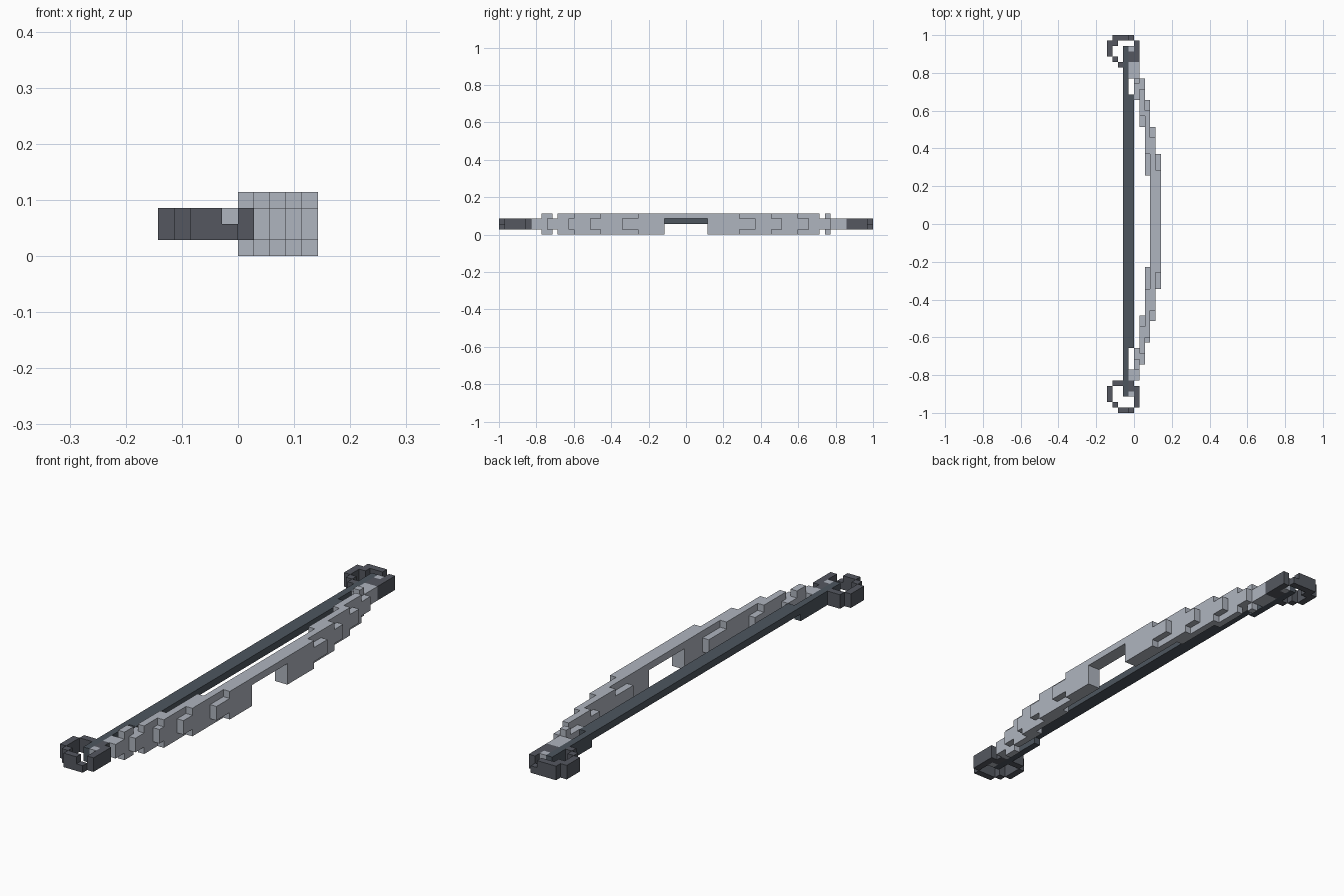
import bpy
import bmesh
from mathutils import Vector

cube = bpy.data.objects.get("Cube")
if cube:
    bpy.data.objects.remove(cube)

U = 2 / 70  # one block of the grid


def material(name, color):
    m = bpy.data.materials.new(name)
    m.use_nodes = True
    m.diffuse_color = (*color, 1)
    m.node_tree.nodes["Principled BSDF"].inputs["Base Color"].default_value = (*color, 1)
    return m


steel = material("light_steel", (0.43, 0.46, 0.52))
iron = material("dark_iron", (0.089, 0.097, 0.117))
cord = material("dark_cord", (0.075, 0.093, 0.114))


def blocks(name, mat, boxes):
    """One object from boxes given as x, y and z ranges in grid blocks."""
    bm = bmesh.new()
    for xr, yr, zr in boxes:
        lo, hi = (Vector(p) for p in zip(*(sorted(r) for r in (xr, yr, zr))))
        for v in bmesh.ops.create_cube(bm, size=1)["verts"]:
            size = hi - lo
            v.co = Vector([c * s for c, s in zip(v.co, size)])
            v.co = (v.co + (lo + hi) / 2) * U
    mesh = bpy.data.meshes.new(name)
    bm.to_mesh(mesh)
    bm.free()
    mesh.materials.append(mat)
    obj = bpy.data.objects.new(name, mesh)
    bpy.context.collection.objects.link(obj)


FULL, MID, UPPER, LOWER = (0, 4), (1, 3), (2, 3), (1, 2)

# Grip: thick ends joined by a thin bridge over the hand opening
blocks("grip_bridge", steel, [((3, 5), (-4, 4), (3, 4))])


def limb(name, side, layers):
    """Stepped layers: x, inner tip, inner full, outer full, outer tip."""
    boxes = []
    for x, a, b, c, d in layers:
        xr = (x, x + 1)
        boxes.append((xr, (side * b, side * c), FULL))
        if a < b:
            boxes.append((xr, (side * a, side * b), MID))
        boxes.append((xr, (side * c, side * d), MID))
    blocks(name, steel, boxes)


# Back and front limbs, from the grip outwards
limb("back_limb", 1, [(4, 4, 4, 10, 13), (3, 4, 4, 16, 18), (2, 9, 13, 21, 23),
                      (1, 18, 20, 25, 27), (0, 23, 26, 27, 30)])
limb("front_limb", -1, [(4, 4, 4, 9, 12), (3, 4, 4, 16, 18), (2, 8, 12, 21, 22),
                        (1, 17, 19, 24, 26), (0, 23, 25, 27, 29)])

# Limb tips, showing again behind each nock
blocks("back_tip", steel, [((-1, 0), (27, 30), MID), ((-1, 0), (32, 33), MID)])
blocks("front_tip", steel, [((-1, 0), (-29, -27), MID), ((-1, 0), (-32, -31), MID)])

# String: wide and flat in the middle, narrow and deep at the ends
blocks("bowstring", cord, [((-2, 0), (-23, 24), UPPER),
                           ((-2, -1), (24, 33), MID),
                           ((-2, -1), (-32, -23), MID)])

# Hooked end rings with a notched corner, and the nock across each tip
blocks("back_ring", iron, [
    ((-4, -1), (34, 35), MID), ((-1, 0), (34, 35), LOWER),
    ((-5, -4), (31, 34), MID), ((-4, -3), (33, 34), MID),
    ((-4, -3), (30, 31), MID), ((-3, -2), (29, 30), MID),
    ((0, 1), (30, 34), MID), ((-1, 0), (30, 32), MID)])
blocks("front_ring", iron, [
    ((-3, -1), (-35, -34), MID), ((-1, 0), (-35, -34), LOWER),
    ((-4, -3), (-34, -33), MID), ((-5, -4), (-33, -30), MID),
    ((-4, -2), (-30, -29), MID), ((0, 1), (-34, -30), MID),
    ((-1, 0), (-31, -29), MID)])
